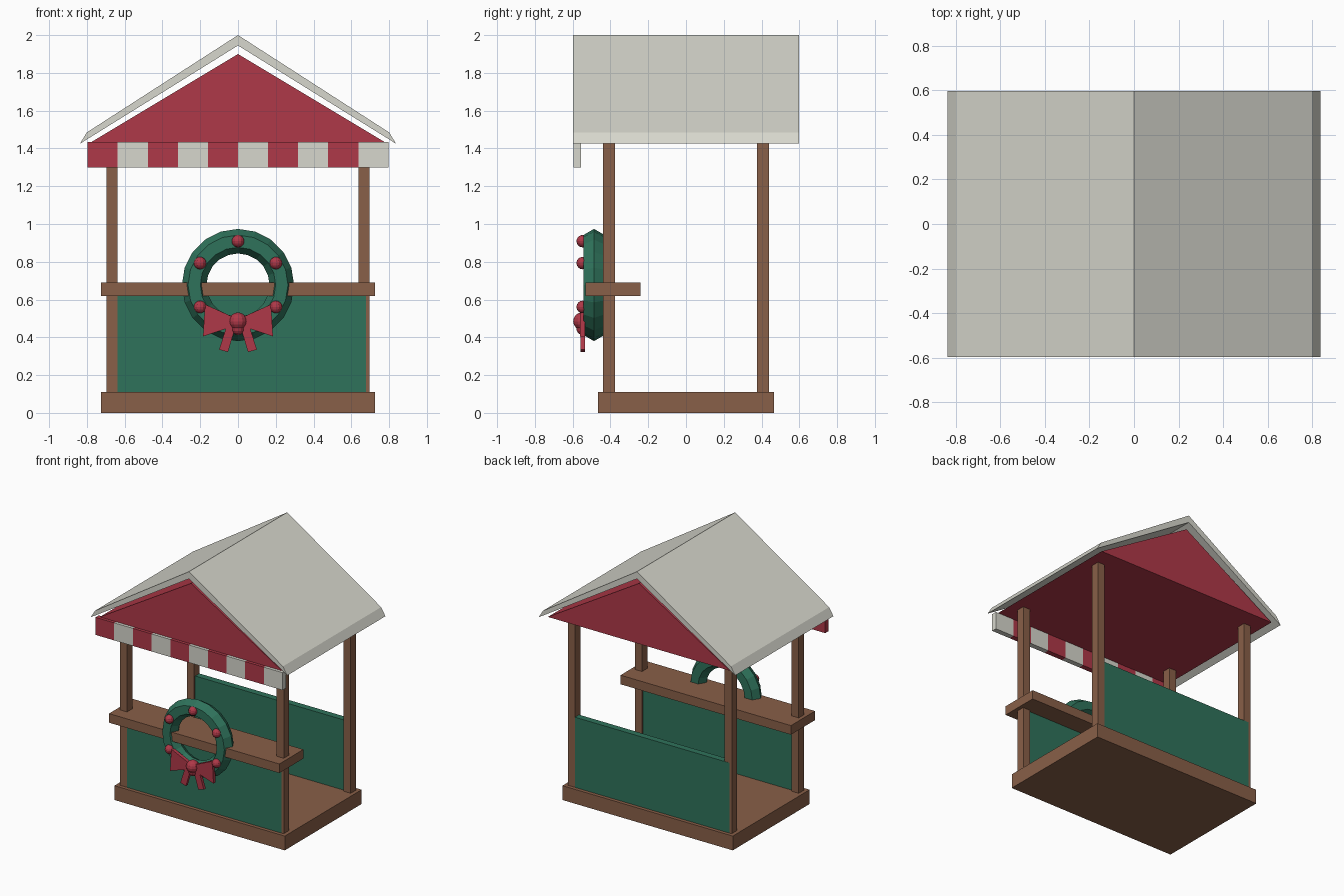
import bpy, bmesh, math

if "Cube" in bpy.data.objects:
    bpy.data.objects.remove(bpy.data.objects["Cube"])

def material(name, rgb):
    m = bpy.data.materials.new(name)
    m.diffuse_color = (*rgb, 1)
    m.use_nodes = True
    m.node_tree.nodes["Principled BSDF"].inputs["Base Color"].default_value = m.diffuse_color
    return m

WOOD = material("wood_brown", (0.25, 0.115, 0.065))
RED = material("festive_red", (0.43, 0.04, 0.065))
GREEN = material("pine_green", (0.028, 0.17, 0.105))
WHITE = material("warm_white", (0.68, 0.68, 0.61))

def finish(name, bm, mat):
    bmesh.ops.recalc_face_normals(bm, faces=bm.faces)
    me = bpy.data.meshes.new(name)
    bm.to_mesh(me)
    bm.free()
    me.materials.append(mat)
    ob = bpy.data.objects.new(name, me)
    bpy.context.collection.objects.link(ob)
    return ob

def prism(name, profile, y0, y1, mat):
    """Extrude an x-z outline from y0 to y1."""
    bm = bmesh.new()
    face = bm.faces.new([bm.verts.new((x, y0, z)) for x, z in profile])
    out = bmesh.ops.extrude_face_region(bm, geom=[face])
    verts = [v for v in out["geom"] if isinstance(v, bmesh.types.BMVert)]
    bmesh.ops.translate(bm, verts=verts, vec=(0, y1 - y0, 0))
    return finish(name, bm, mat)

def box(name, x0, x1, y0, y1, z0, z1, mat):
    return prism(name, [(x0, z0), (x1, z0), (x1, z1), (x0, z1)], y0, y1, mat)

def ball(name, loc, r, mat):
    bm = bmesh.new()
    bmesh.ops.create_uvsphere(bm, u_segments=12, v_segments=8, radius=r)
    ob = finish(name, bm, mat)
    ob.location = loc
    return ob

# Floor and counter
box("base", -0.725, 0.725, -0.467, 0.467, 0, 0.11, WOOD)
box("counter", -0.725, 0.725, -0.533, -0.24, 0.62, 0.69, WOOD)

# Corner posts
for sx, side in ((-1, "left"), (1, "right")):
    for sy, end in ((-1, "front"), (1, "back")):
        x, y = sx * 0.667, sy * 0.407
        box(f"{end}_{side}_post", x - 0.03, x + 0.03, y - 0.032, y + 0.032, 0.11, 1.437, WOOD)

# Front and back panels, the back one turned half a turn
for name, turn in (("front_panel", 0), ("back_panel", math.pi)):
    p = box(name, -0.637, 0.677, -0.44, -0.39, 0.11, 0.65, GREEN)
    p.rotation_euler.z = turn

# Roof sheet with tapered eaves, and the red gable body beneath it
prism("roof", [(-0.837, 1.425), (-0.8, 1.485), (0, 2), (0.8, 1.485), (0.837, 1.425), (0, 1.945)],
      -0.597, 0.597, WHITE)
prism("gable", [(-0.775, 1.435), (0.775, 1.435), (0, 1.9)], -0.572, 0.572, RED)

# Striped valance
W = 0.1592
for i in range(10):
    x = (i - 5) * W
    box(f"valance_stripe_{i + 1}", x, x + W, -0.595, -0.555, 1.3, 1.435, WHITE if i % 2 else RED)

# Wreath ring with hexagonal section
WZ, WR = 0.677, 0.232
bpy.ops.mesh.primitive_torus_add(major_segments=20, minor_segments=6, major_radius=WR,
                                 minor_radius=0.065, location=(0, -0.487, WZ),
                                 rotation=(math.pi / 2, 0, 0))
wreath = bpy.context.object
wreath.name = "wreath"
wreath.data.materials.append(GREEN)

# Berries around the ring
for i in range(6):
    a = math.pi / 2 + i * math.pi / 3
    ball(f"berry_{i + 1}", (WR * math.cos(a), -0.547, WZ + WR * math.sin(a)), 0.033, RED)

# Bow: loops, tails and knot
for s, side in ((-1, "left"), (1, "right")):
    loop = [(0.02, 0.505), (0.175, 0.575), (0.185, 0.405), (0.02, 0.46)]
    tail = [(0.015, 0.45), (0.06, 0.46), (0.1, 0.335), (0.053, 0.322)]
    prism(f"bow_loop_{side}", [(s * x, z) for x, z in loop], -0.562, -0.535, RED)
    prism(f"bow_tail_{side}", [(s * x, z) for x, z in tail], -0.558, -0.535, RED)
ball("bow_knot", (0, -0.55, 0.485), 0.047, RED)
